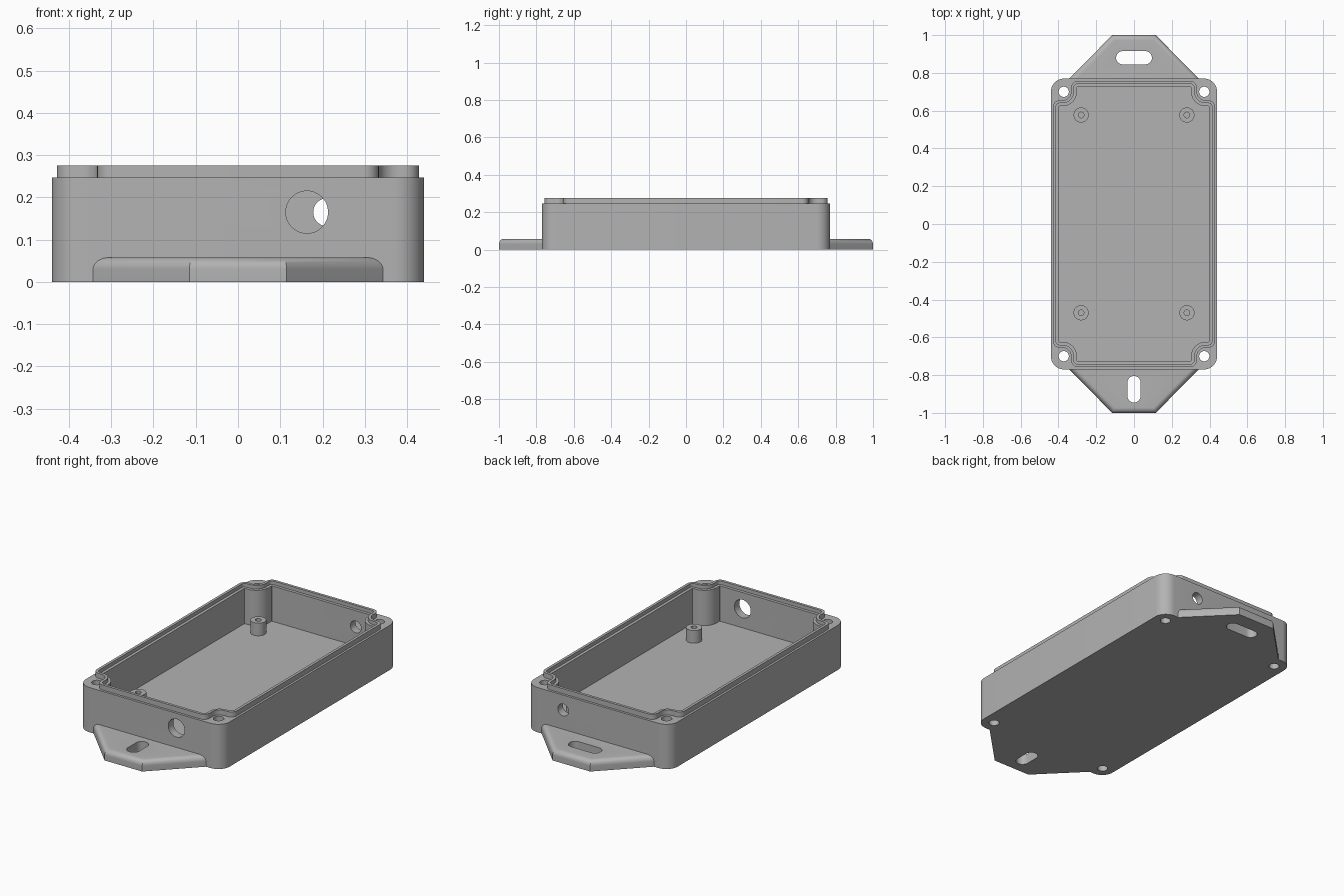
import bpy, bmesh, math
from mathutils import Vector

old = bpy.data.objects.get("Cube")
if old:
    bpy.data.objects.remove(old, do_unlink=True)

grey = bpy.data.materials.new("mid_grey_plastic")
grey.use_nodes = True
COLOUR = (0.45, 0.45, 0.45, 1)
grey.diffuse_color = COLOUR
grey.node_tree.nodes["Principled BSDF"].inputs["Base Color"].default_value = COLOUR


def rounded(corners, steps=10):
    """Round each (x, y, radius) corner of a closed outline."""
    out = []
    for i, (x, y, r) in enumerate(corners):
        p = Vector((x, y))
        a = (Vector(corners[i - 1][:2]) - p).normalized()
        b = (Vector(corners[(i + 1) % len(corners)][:2]) - p).normalized()
        if r <= 0:
            out.append(p)
            continue
        # square corners only: the arc centre lies along both edges
        c = p + (a + b) * r
        for k in range(steps + 1):
            t = k / steps * math.pi / 2
            out.append(c - b * r * math.cos(t) - a * r * math.sin(t))
    return out


def rectangle(hx, hy, r, cx=0, cy=0):
    return rounded([(cx + hx, cy - hy, r), (cx + hx, cy + hy, r),
                    (cx - hx, cy + hy, r), (cx - hx, cy - hy, r)])


def circle(cx, cy, r, n=40):
    return [Vector((cx + r * math.cos(2 * math.pi * k / n),
                    cy + r * math.sin(2 * math.pi * k / n))) for k in range(n)]


def notched(d):
    """Rim outline stepped in around the screw corners, inset by d."""
    ox, oy, nx, ny = 0.428 - d, 0.757 - d, 0.333 - d, 0.655 - d
    convex, concave = 0.035 - d, 0.045 + d
    quarter = [(ox, ny, convex), (nx, ny, concave), (nx, oy, convex)]
    pts = []
    for sx, sy in ((1, 1), (-1, 1), (-1, -1), (1, -1)):
        q = [(x * sx, y * sy, r) for x, y, r in quarter]
        pts += q if sx * sy > 0 else q[::-1]
    return rounded(pts)


def extrude(name, outline, z0, z1, fillet=0, back_y=0):
    """Solid from an outline; an optional fillet skips the back top edge."""
    bm = bmesh.new()
    face = bm.faces.new([bm.verts.new((p.x, p.y, z0)) for p in outline])
    top = bmesh.ops.extrude_face_region(bm, geom=[face])["geom"]
    top = [v for v in top if isinstance(v, bmesh.types.BMVert)]
    bmesh.ops.translate(bm, verts=top, vec=(0, 0, z1 - z0))
    bmesh.ops.recalc_face_normals(bm, faces=bm.faces)
    if fillet:
        edges = [e for e in bm.edges
                 if all(abs(v.co.z - z1) < 1e-5 for v in e.verts)
                 and not all(abs(v.co.y - back_y) < 1e-5 for v in e.verts)]
        bmesh.ops.bevel(bm, geom=edges, offset=fillet, segments=8,
                        profile=0.5, affect='EDGES')
    mesh = bpy.data.meshes.new(name)
    bm.to_mesh(mesh)
    bm.free()
    mesh.materials.append(grey)
    obj = bpy.data.objects.new(name, mesh)
    bpy.context.collection.objects.link(obj)
    return obj


def combine(obj, tool, operation='DIFFERENCE'):
    bpy.ops.object.select_all(action='DESELECT')
    bpy.context.view_layer.objects.active = obj
    obj.select_set(True)
    mod = obj.modifiers.new("join", 'BOOLEAN')
    mod.operation, mod.solver, mod.object = operation, 'EXACT', tool
    bpy.ops.object.modifier_apply(modifier=mod.name)
    bpy.data.objects.remove(tool, do_unlink=True)


def finish(obj):
    bpy.ops.object.select_all(action='DESELECT')
    bpy.context.view_layer.objects.active = obj
    obj.select_set(True)
    bpy.ops.object.shade_smooth_by_angle(angle=math.radians(30))


WALL_TOP, RIM_TOP, FLOOR = 0.247, 0.275, 0.06

# Open box with a stepped sealing rim
body = extrude("enclosure_body", rectangle(0.44, 0.77, 0.07), 0, WALL_TOP)
combine(body, extrude("rim", notched(0), 0.1, RIM_TOP), 'UNION')
combine(body, extrude("rim_step", notched(0.015), 0.255, 0.4))
combine(body, extrude("cavity", notched(0.031), FLOOR, 0.4))

# Corner screw holes
for sx in (-1, 1):
    for sy in (-1, 1):
        combine(body, extrude("screw_hole", circle(sx * 0.372, sy * 0.7, 0.027), -0.1, 0.4))

# Cable holes in the end walls
for x, y, r in ((0.163, -0.75, 0.05), (0.211, 0.75, 0.033)):
    hole = extrude("cable_hole", circle(0, 0, r, 48), -0.1, 0.1)
    hole.rotation_euler.x = math.pi / 2
    hole.location = (x, y, 0.165)
    bpy.context.view_layer.update()
    combine(body, hole)
finish(body)

# Mounting tabs with slots
for name, s, slot in (("front_tab", -1, rectangle(0.035, 0.07, 0.0349, 0, -0.875)),
                      ("back_tab", 1, rectangle(0.095, 0.035, 0.0349, 0, 0.88))):
    outline = [Vector((x, s * y)) for x, y in
               ((-0.343, 0.77), (-0.115, 1.0), (0.115, 1.0), (0.343, 0.77))]
    tab = extrude(name, outline, 0, 0.058, fillet=0.028, back_y=s * 0.77)
    combine(tab, extrude("slot", slot, -0.1, 0.2))
    finish(tab)

# Circuit board standoffs
for side, x in (("right", -0.28), ("left", 0.28)):
    for end, y in (("front", -0.47), ("back", 0.577)):
        post = extrude(f"{end}_{side}_standoff", circle(x, y, 0.04), FLOOR, 0.13)
        combine(post, extrude("pilot_hole", circle(x, y, 0.015, 24), 0.075, 0.2))
        finish(post)
